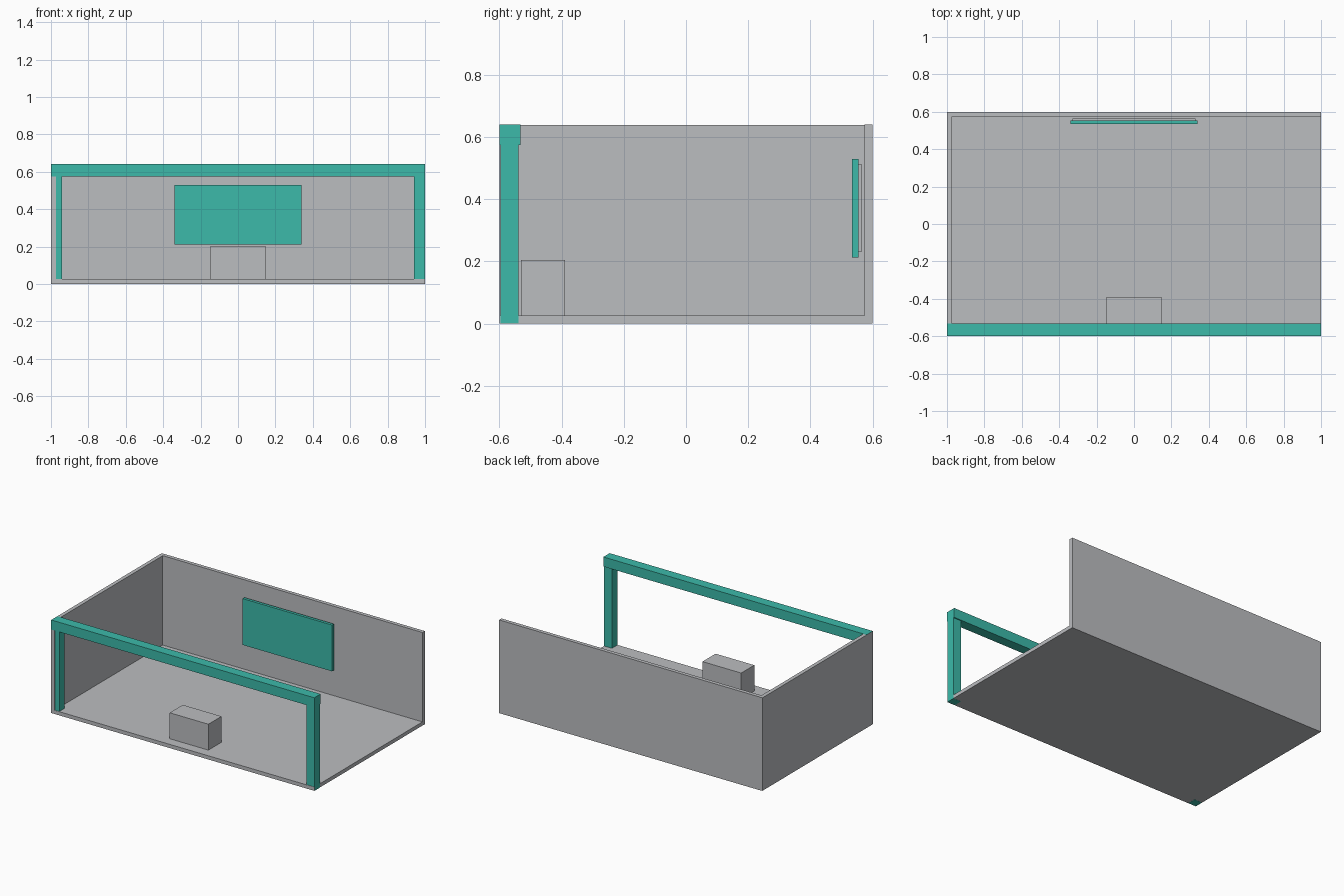
import bpy
import bmesh

if "Cube" in bpy.data.objects:
    bpy.data.objects.remove(bpy.data.objects["Cube"])


def material(name, rgb):
    m = bpy.data.materials.new(name)
    m.diffuse_color = (*rgb, 1.0)
    m.use_nodes = True
    m.node_tree.nodes["Principled BSDF"].inputs["Base Color"].default_value = m.diffuse_color
    return m


GREY = material("light_grey", (0.50, 0.51, 0.53))
TEAL = material("teal", (0.045, 0.49, 0.40))


def box(name, x, y, z, mat):
    """Box from (min, max) ranges on each axis."""
    bm = bmesh.new()
    bmesh.ops.create_cube(bm, size=1.0)
    for v in bm.verts:
        v.co = [r[0] if c < 0 else r[1] for c, r in zip(v.co, (x, y, z))]
    mesh = bpy.data.meshes.new(name)
    bm.to_mesh(mesh)
    bm.free()
    mesh.materials.append(mat)
    obj = bpy.data.objects.new(name, mesh)
    bpy.context.collection.objects.link(obj)
    return obj


T = 0.026    # floor and wall thickness
E = 0.0006   # tiny offset so flush faces never coincide

# Room shell: floor, back wall and left wall
box("floor", (-1 + T, 1 - E), (-0.6 + E, 0.6 - T), (E, T), GREY)
box("back_wall", (-1 + T, 1), (0.6 - T, 0.6), (0, 0.64), GREY)
box("left_wall", (-1, -1 + T), (-0.6 + E, 0.6), (E, 0.64 - E), GREY)

# Open front: two posts carrying a beam
box("left_post", (-1 + E, -0.94), (-0.597, -0.539), (0, 0.575), TEAL)
box("right_post", (0.94, 1), (-0.597, -0.539), (0, 0.575), TEAL)
box("front_beam", (-1 + E, 1), (-0.6, -0.532), (0.574, 0.64), TEAL)

# Wall screen with its rear mount
box("screen", (-0.34, 0.34), (0.534, 0.554), (0.212, 0.530), TEAL)
box("screen_mount", (-0.33, 0.33), (0.554, 0.564), (0.231, 0.514), GREY)

# Counter block near the front
box("counter", (-0.147, 0.147), (-0.531, -0.389), (T - E, 0.204), GREY)
